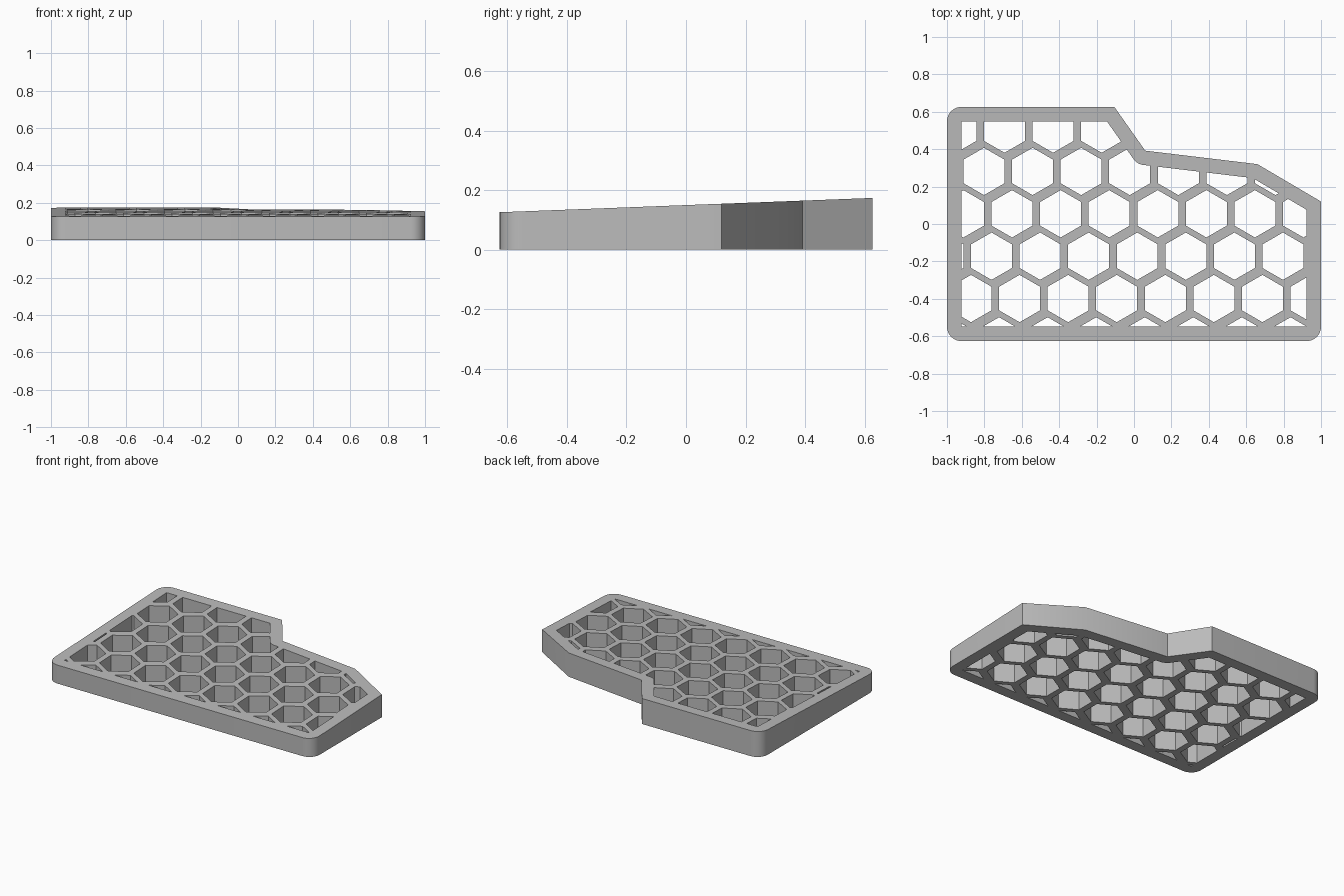
import bpy, bmesh, math
from mathutils import Vector

old = bpy.data.objects.get("Cube")
if old:
    bpy.data.objects.remove(old, do_unlink=True)

grey = bpy.data.materials.new("plain grey")
grey.use_nodes = True
colour = (0.5, 0.5, 0.5, 1)
grey.diffuse_color = colour
grey.node_tree.nodes["Principled BSDF"].inputs["Base Color"].default_value = colour

RIM = 0.077
FRONT, BACK = -0.626, 0.626
FRONT_Z, BACK_Z = 0.126, 0.174
# outline corners, counter-clockwise: x, y, rounded or not
CORNERS = [(-1, FRONT, True), (1, FRONT, True), (1, 0.12, False), (0.66, 0.32, False),
           (0.06, 0.392, False), (-0.105, BACK, False), (-1, BACK, True)]


def prisms(name, outlines, low, high):
    """One object made of an upright prism for each outline."""
    bm = bmesh.new()
    for pts in outlines:
        face = bm.faces.new([bm.verts.new((x, y, low)) for x, y in pts])
        ext = bmesh.ops.extrude_face_region(bm, geom=[face])["geom"]
        tops = [v for v in ext if isinstance(v, bmesh.types.BMVert)]
        bmesh.ops.translate(bm, verts=tops, vec=(0, 0, high - low))
    bmesh.ops.recalc_face_normals(bm, faces=bm.faces)
    mesh = bpy.data.meshes.new(name)
    bm.to_mesh(mesh)
    bm.free()
    mesh.materials.append(grey)
    obj = bpy.data.objects.new(name, mesh)
    bpy.context.collection.objects.link(obj)
    return obj


def combine(obj, other, operation):
    """Apply a boolean and drop the helper."""
    mod = obj.modifiers.new("cut", "BOOLEAN")
    mod.object, mod.operation, mod.solver = other, operation, "EXACT"
    bpy.ops.object.select_all(action="DESELECT")
    bpy.context.view_layer.objects.active = obj
    obj.select_set(True)
    bpy.ops.object.modifier_apply(modifier=mod.name)
    bpy.data.objects.remove(other, do_unlink=True)


def arc(centre, radius, start, end, steps=8):
    return [centre + radius * Vector((math.cos(a), math.sin(a)))
            for a in (start + (end - start) * i / steps for i in range(steps + 1))]


# Outer outline with rounded corners, and the inner edge of the rim
outer, inner = [], []
for i, (x, y, rounded) in enumerate(CORNERS):
    p = Vector((x, y))
    a = (p - Vector(CORNERS[i - 1][:2])).normalized()
    b = (Vector(CORNERS[(i + 1) % len(CORNERS)][:2]) - p).normalized()
    na, nb = Vector((-a.y, a.x)), Vector((-b.y, b.x))
    mitre = p + (na + nb) * RIM / (1 + na.dot(nb))
    turn = math.atan2(a.x * b.y - a.y * b.x, a.dot(b))
    if rounded:
        start = math.atan2(-na.y, -na.x)
        outer += arc(mitre, RIM, start, start + turn)
    else:
        outer.append(p)
    if turn < 0:
        start = math.atan2(na.y, na.x)
        inner += arc(p, RIM, start, start + turn)
    else:
        inner.append(mitre)

# Honeycomb holes, each row stepping sideways by half a cell plus a wall
PITCH, STEP, ROW = 0.2597, 0.15, 0.2265
RADIUS = 0.1265
cells = []
for row in range(-3, 5):
    for col in range(-8, 16):
        c = Vector((-0.802 + row * STEP + col * PITCH, 0.281 - row * ROW))
        if abs(c.x) < 1.15 and abs(c.y) < 0.75:
            cells.append(arc(c, RADIUS, math.pi / 6, math.pi * 11 / 6, 5))

plate = prisms("honeycomb_plate", [outer], 0, 0.15)
holes = prisms("honeycomb_holes", cells, -0.1, 0.3)
holes.hide_render = True
rim_limit = prisms("rim_limit", [inner], -0.05, 0.25)
rim_limit.hide_render = True
combine(holes, rim_limit, "INTERSECT")
combine(plate, holes, "DIFFERENCE")

# Slope the top from low front to high back
for v in plate.data.vertices:
    if v.co.z > 0.1:
        v.co.z = FRONT_Z + (BACK_Z - FRONT_Z) * (v.co.y - FRONT) / (BACK - FRONT)

bpy.ops.object.shade_smooth_by_angle(angle=math.radians(25))
